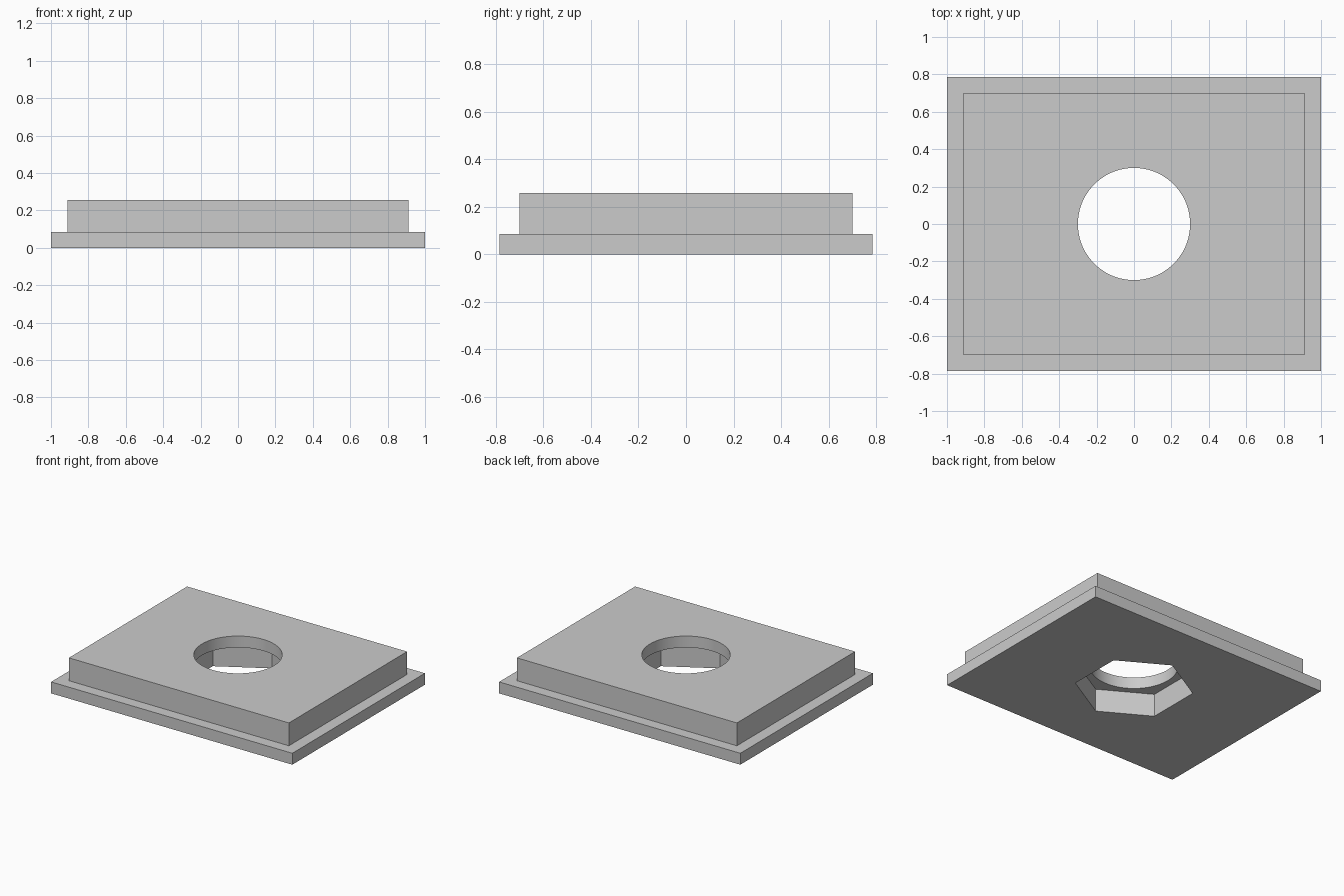
import bpy
import bmesh
import math

if "Cube" in bpy.data.objects:
    bpy.data.objects.remove(bpy.data.objects["Cube"], do_unlink=True)

STEP = 0.0857           # flange thickness
HEIGHT = 3 * STEP       # full height
RECESS = 2 * STEP       # depth of the nut recess
FLANGE = (1.0, 0.785)   # half sizes
BLOCK = (0.912, 0.70)

grey = bpy.data.materials.new("plain grey")
grey.use_nodes = True
colour = (0.6, 0.6, 0.6, 1)
grey.diffuse_color = colour
grey.node_tree.nodes["Principled BSDF"].inputs["Base Color"].default_value = colour


def ring(bm, half, z):
    return [bm.verts.new((sx * half[0], sy * half[1], z))
            for sx, sy in ((-1, -1), (1, -1), (1, 1), (-1, 1))]


# Stepped body: wide flange below, smaller block above
bm = bmesh.new()
rings = [ring(bm, FLANGE, 0), ring(bm, FLANGE, STEP),
         ring(bm, BLOCK, STEP), ring(bm, BLOCK, HEIGHT)]
for low, high in zip(rings, rings[1:]):
    for i in range(4):
        j = (i + 1) % 4
        bm.faces.new((low[i], low[j], high[j], high[i]))
bm.faces.new(rings[0][::-1])
bm.faces.new(rings[-1])
bmesh.ops.recalc_face_normals(bm, faces=bm.faces)
mesh = bpy.data.meshes.new("stepped_plate")
bm.to_mesh(mesh)
bm.free()
plate = bpy.data.objects.new("stepped_plate", mesh)
bpy.context.collection.objects.link(plate)
mesh.materials.append(grey)


def cut(name, sides, radius, bottom, top, turn=0.0):
    """Cut a prism-shaped opening out of the plate."""
    bpy.ops.mesh.primitive_cylinder_add(
        vertices=sides, radius=radius, depth=top - bottom,
        location=(0, 0, (top + bottom) / 2), rotation=(0, 0, turn))
    cutter = bpy.context.object
    cutter.name = name
    cutter.hide_render = True
    cutter.data.materials.append(grey)
    mod = plate.modifiers.new(name, "BOOLEAN")
    mod.operation = "DIFFERENCE"
    mod.solver = "EXACT"
    mod.object = cutter
    bpy.context.view_layer.objects.active = plate
    bpy.ops.object.modifier_apply(modifier=name)
    bpy.data.objects.remove(cutter, do_unlink=True)


# Hexagonal recess from below (corners on the y axis), round hole right through
cut("hex_recess", 6, 0.405, -0.1, RECESS, math.radians(60))
cut("round_hole", 96, 0.30, -0.2, HEIGHT + 0.1)

bpy.ops.object.select_all(action="DESELECT")
plate.select_set(True)
bpy.context.view_layer.objects.active = plate
bpy.ops.object.shade_smooth_by_angle(angle=math.radians(30))
